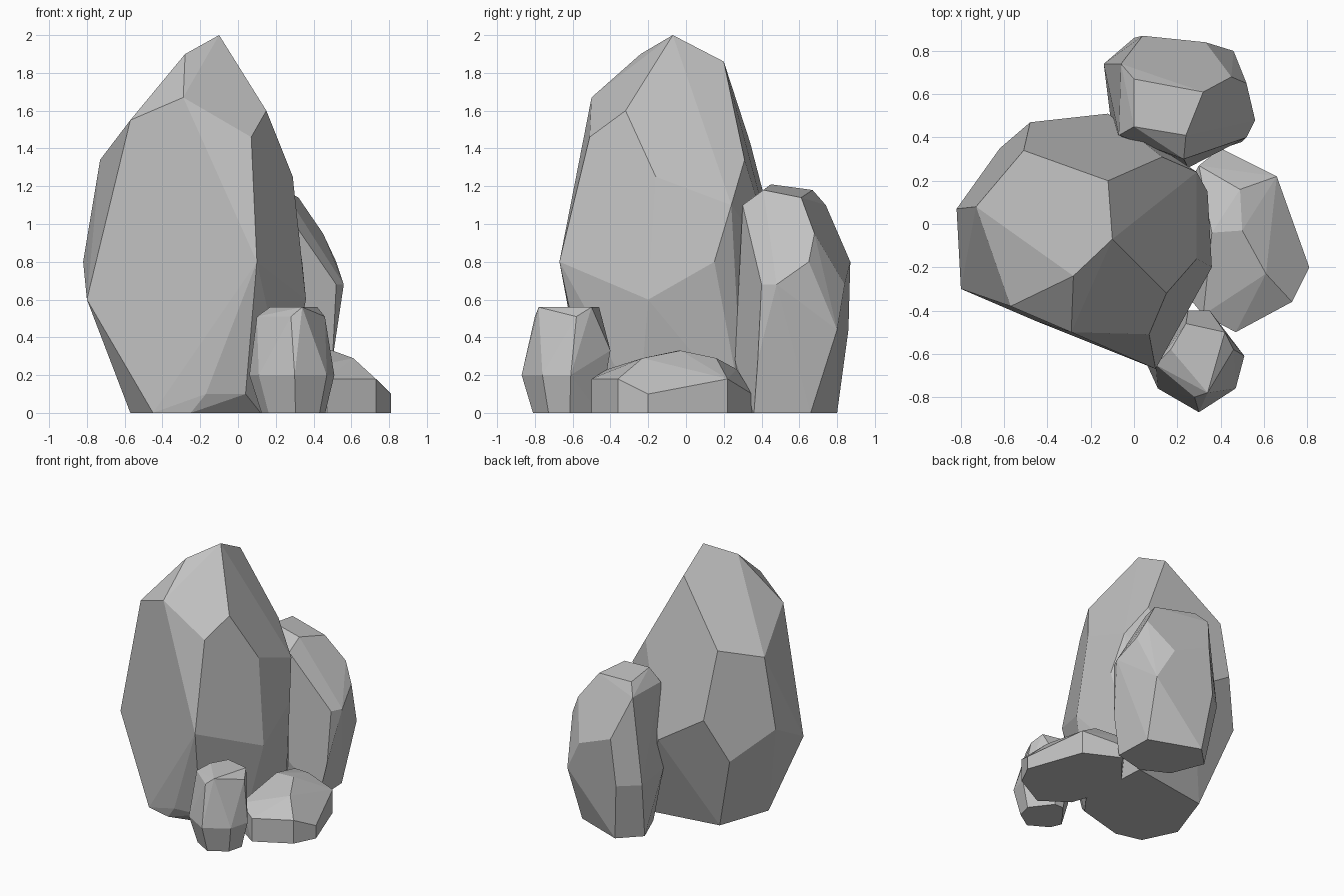
import bpy
import bmesh
import math
from mathutils import Matrix, Vector

# Remove the default cube only
default_cube = bpy.data.objects.get("Cube")
if default_cube:
    bpy.data.objects.remove(default_cube, do_unlink=True)

# Single neutral stone colour
stone = bpy.data.materials.new("grey_stone")
stone.use_nodes = True
shade = 0.54
grey = (shade, shade, shade, 1)
stone.diffuse_color = grey
shader = stone.node_tree.nodes["Principled BSDF"]
shader.inputs["Base Color"].default_value = grey


def corners_by_height(layers):
    """Turn a mapping of height to plan corners into points."""
    return [Vector((x, y, height))
            for height, corners in layers.items()
            for x, y in corners]


def footprint(belly, taper):
    """Ground outline: the belly drawn in towards its middle and flattened."""
    middle = sum(belly, Vector()) / len(belly)
    middle.z = 0
    flatten = Matrix.Diagonal((taper, taper, 0))
    return [middle + flatten @ (corner - middle) for corner in belly]


def chiselled_rock(name, belly, crown, foot=None, taper=1):
    """Flat-faceted convex boulder wrapped around its foot, belly and crown.

    Without a foot outline of its own, the rock stands on its tapered belly.
    """
    belly_corners = corners_by_height(belly)
    crown_corners = corners_by_height(crown)
    if foot:
        foot_corners = corners_by_height({0: foot})
    else:
        foot_corners = footprint(belly_corners, taper)

    bm = bmesh.new()
    for corner in foot_corners + belly_corners + crown_corners:
        bm.verts.new(corner)

    # Wrap the corners in a hull and discard anything left inside
    hull = bmesh.ops.convex_hull(bm, input=bm.verts[:], use_existing_faces=False)
    leftover = {item for item in hull["geom_interior"] + hull["geom_unused"]
                if isinstance(item, bmesh.types.BMVert)}
    bmesh.ops.delete(bm, geom=list(leftover), context="VERTS")

    # Merge nearly coplanar triangles into broad facets
    bmesh.ops.dissolve_limit(bm, angle_limit=math.radians(5),
                             verts=bm.verts[:], edges=bm.edges[:])
    bmesh.ops.recalc_face_normals(bm, faces=bm.faces[:])

    mesh = bpy.data.meshes.new(name)
    bm.to_mesh(mesh)
    bm.free()
    mesh.materials.append(stone)
    rock = bpy.data.objects.new(name, mesh)
    bpy.context.scene.collection.objects.link(rock)


# Tall main boulder
chiselled_rock(
    "tall_boulder",
    foot=[(-0.57, -0.2), (-0.45, -0.45), (-0.25, -0.5), (0.12, -0.4),
          (0.23, -0.25), (0.2, 0.3), (-0.43, 0.2)],
    belly={
        0.1: [(-0.17, -0.54), (0.04, -0.52)],
        0.53: [(0.16, -0.52)],
        0.6: [(-0.8, -0.3), (0.36, -0.2), (-0.62, 0.35)],
        0.7: [(-0.12, 0.51)],
        0.8: [(0.1, -0.67), (0.34, 0.15), (-0.82, 0.07)],
        0.93: [(-0.48, 0.47)],
    },
    crown={
        1.1: [(0.29, 0.24)],
        1.25: [(0.29, -0.16)],
        1.34: [(-0.73, 0.08), (0.13, 0.31)],
        1.43: [(-0.51, 0.34)],
        1.46: [(0.07, -0.51)],
        1.55: [(-0.57, -0.38)],
        1.6: [(0.15, -0.32)],
        1.67: [(-0.29, -0.5)],
        1.9: [(-0.28, -0.24)],
        1.86: [(-0.12, 0.2)],
        2: [(-0.1, -0.07)],
    },
)

# Medium upright boulder at the back
chiselled_rock(
    "back_boulder",
    foot=[(0.43, 0.66), (0.05, 0.8), (-0.1, 0.65), (0, 0.4), (0.2, 0.3), (0.44, 0.36)],
    belly={
        0.28: [(0.5, 0.38), (0.25, 0.26)],
        0.44: [(0.46, 0.8), (0, 0.86), (-0.14, 0.74), (-0.1, 0.42)],
        0.68: [(0.56, 0.48), (0.52, 0.4), (0.33, 0.84)],
        0.8: [(0.52, 0.65), (0.04, 0.87)],
    },
    crown={
        0.95: [(0.45, 0.68)],
        1.1: [(0.23, 0.3), (-0.06, 0.74), (-0.07, 0.41)],
        1.14: [(0.32, 0.61)],
        1.18: [(0.24, 0.41), (0, 0.67)],
        1.21: [(0, 0.45)],
    },
)

# Low slab on the right
chiselled_rock(
    "low_slab",
    belly={
        0.1: [(0.81, -0.2), (0.4, 0.35), (0.2, -0.15), (0.2, 0.1)],
        0.18: [(0.73, -0.36), (0.47, -0.5), (0.27, -0.36), (0.66, 0.22)],
    },
    crown={
        0.23: [(0.3, 0.27), (0.32, -0.42)],
        0.29: [(0.61, -0.23), (0.49, 0.16)],
        0.33: [(0.5, -0.03), (0.36, -0.04)],
    },
)

# Small stone at the front
chiselled_rock(
    "small_stone",
    taper=0.75,
    belly={
        0.2: [(0.06, -0.65), (0.11, -0.76), (0.3, -0.87), (0.47, -0.76), (0.51, -0.61)],
        0.33: [(0.49, -0.6), (0.35, -0.4), (0.25, -0.4)],
    },
    crown={
        0.51: [(0.1, -0.65), (0.2, -0.72), (0.28, -0.8), (0.46, -0.58)],
        0.56: [(0.17, -0.58), (0.24, -0.46), (0.42, -0.5), (0.34, -0.78)],
    },
)
